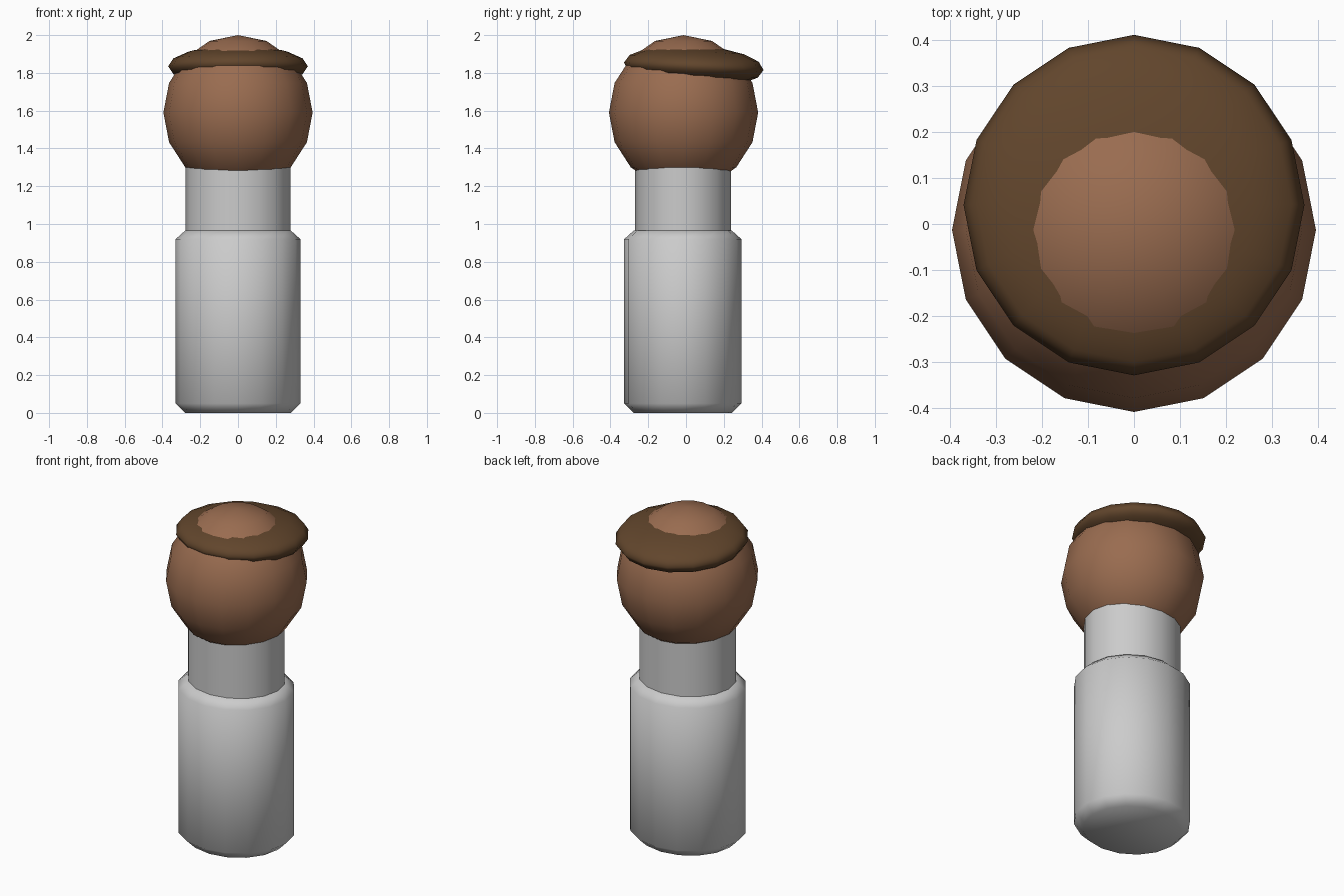
import bpy
from math import cos, sin, pi, radians

if "Cube" in bpy.data.objects:
    bpy.data.objects.remove(bpy.data.objects["Cube"])

SIDES = 16


def material(name, rgb):
    mat = bpy.data.materials.new(name)
    mat.diffuse_color = (*rgb, 1)
    mat.use_nodes = True
    mat.node_tree.nodes["Principled BSDF"].inputs["Base Color"].default_value = mat.diffuse_color
    return mat


def smooth(obj, angle):
    bpy.ops.object.select_all(action='DESELECT')
    obj.select_set(True)
    bpy.context.view_layer.objects.active = obj
    bpy.ops.object.shade_smooth_by_angle(angle=radians(angle))


def oval_column(name, y, profile):
    """Capped oval column from (radius_x, radius_y, z) rings."""
    verts = [(rx * cos(2 * pi * i / SIDES), y + ry * sin(2 * pi * i / SIDES), z)
             for rx, ry, z in profile for i in range(SIDES)]
    faces = [(k * SIDES + i, k * SIDES + (i + 1) % SIDES,
              (k + 1) * SIDES + (i + 1) % SIDES, (k + 1) * SIDES + i)
             for k in range(len(profile) - 1) for i in range(SIDES)]
    faces.append(tuple(reversed(range(SIDES))))
    faces.append(tuple(range(len(verts) - SIDES, len(verts))))
    mesh = bpy.data.meshes.new(name)
    mesh.from_pydata(verts, [], faces)
    obj = bpy.data.objects.new(name, mesh)
    bpy.context.collection.objects.link(obj)
    smooth(obj, 55)
    return obj


def ball(name, centre, radii, mat, tilt=0):
    bpy.ops.mesh.primitive_uv_sphere_add(segments=SIDES, ring_count=8, radius=1,
                                         location=centre, rotation=(radians(tilt), 0, 0))
    obj = bpy.context.object
    obj.name = name
    obj.scale = radii
    obj.data.materials.append(mat)
    smooth(obj, 60)
    return obj


# Lower body with chamfered rims
oval_column("lower_body", -0.017, [(0.28, 0.26, 0), (0.33, 0.31, 0.05),
                                   (0.33, 0.31, 0.92), (0.28, 0.26, 0.965)])

# Upper body running into the head
oval_column("upper_body", -0.015, [(0.278, 0.254, 0.9), (0.278, 0.254, 1.36)])

# Head
ball("head", (0, -0.013, 1.59), (0.395, 0.395, 0.41),
     material("skin", (0.32, 0.15, 0.08)))

# Hair ring: flattened ball that the crown pokes through
ball("hair", (0, 0.041, 1.835), (0.37, 0.37, 0.11),
     material("hair_brown", (0.12, 0.06, 0.025)), tilt=-3)
